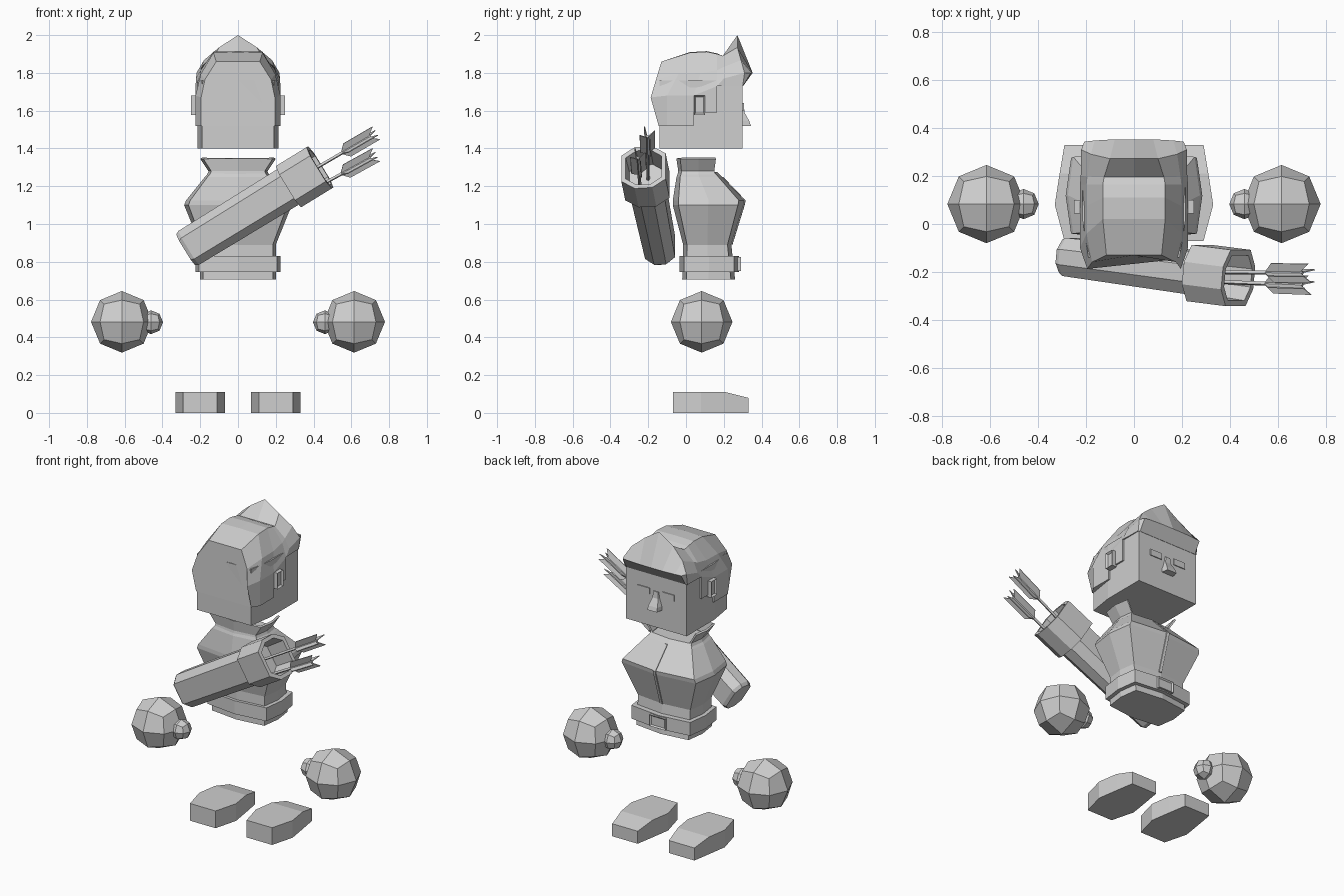
import bpy, bmesh, math
from mathutils import Vector

cube = bpy.data.objects.get("Cube")
if cube:
    bpy.data.objects.remove(cube, do_unlink=True)

GREY = (0.62, 0.62, 0.62, 1.0)
mat = bpy.data.materials.new("plain grey")
mat.use_nodes = True
mat.diffuse_color = GREY
bsdf = next(n for n in mat.node_tree.nodes if n.type == 'BSDF_PRINCIPLED')
bsdf.inputs["Base Color"].default_value = GREY


def finish(name, bm, solid=0.0):
    bmesh.ops.remove_doubles(bm, verts=bm.verts, dist=1e-4)
    bmesh.ops.recalc_face_normals(bm, faces=bm.faces)
    me = bpy.data.meshes.new(name)
    bm.to_mesh(me)
    bm.free()
    me.materials.append(mat)
    ob = bpy.data.objects.new(name, me)
    bpy.context.collection.objects.link(ob)
    if solid:
        mod = ob.modifiers.new("thickness", 'SOLIDIFY')
        mod.thickness = solid
        mod.offset = 0


def loft(rings, closed=True):
    """Skin a list of equal-length point rings, capped when closed."""
    bm = bmesh.new()
    vs = [[bm.verts.new(p) for p in r] for r in rings]
    n = len(vs[0])
    for a, b in zip(vs, vs[1:]):
        for i in range(n if closed else n - 1):
            j = (i + 1) % n
            bm.faces.new((a[i], a[j], b[j], b[i]))
    if closed:
        bm.faces.new(vs[0][::-1])
        bm.faces.new(vs[-1])
    return bm


def block(x, y, z):
    return loft([[(x[i], y[j], h) for i, j in ((0, 0), (1, 0), (1, 1), (0, 1))] for h in z])


def framed_block(name, x, y, z, direction, inset, depth):
    """Block with a sunken panel on the side that faces the given direction."""
    bm = block(x, y, z)
    bmesh.ops.recalc_face_normals(bm, faces=bm.faces)
    face = max(bm.faces, key=lambda f: f.normal.dot(direction))
    bmesh.ops.inset_individual(bm, faces=[face], thickness=inset)
    bmesh.ops.translate(bm, verts=face.verts[:], vec=-depth * Vector(direction))
    finish(name, bm)


def quad_sphere(name, centre, r):
    bm = bmesh.new()
    bmesh.ops.create_cube(bm, size=2)
    bmesh.ops.subdivide_edges(bm, edges=bm.edges[:], cuts=1, use_grid_fill=True)
    for vert in bm.verts:
        vert.co = vert.co.normalized() * r + Vector(centre)
    finish(name, bm)


# Feet (lofted heel to toe), hands, thumbs, ears and eyes
for side, s in (("left", 1), ("right", -1)):
    foot = [[(s * .2 - w, y, 0), (s * .2 + w, y, 0), (s * .2 + w, y, h), (s * .2 - w, y, h)]
            for w, y, h in ((.09, -.07, .11), (.13, .08, .11), (.11, .21, .11), (.09, .33, .08))]
    finish(side + "_foot", loft(foot))
    quad_sphere(side + "_hand", (s * .615, .083, .482), .163)
    quad_sphere(side + "_thumb", (s * .46, .083, .48), .063)
    framed_block(side + "_ear", sorted((s * .2, s * .25)), (.043, .1), (1.578, 1.68),
                 (s, 0, 0), .012, .012)
    finish(side + "_eye", block(sorted((s * .045, s * .13)), (.297, .306), (1.6, 1.64)))


# Torso cross-section: a rectangle with each side bowed out at its middle
def section(z, w, yb, yf):
    d, m, c = .08 * (yf - yb), (yb + yf) / 2, .92 * w
    half = [(c, yf - d, z), (w, m, z), (c, yb + d, z)]
    return [(0, yf, z)] + half + [(0, yb, z)] + [(-x, y, h) for x, y, h in half[::-1]]


body = [(.705, .2, -.02, .26), (.89, .2, -.015, .24), (1.10, .285, -.07, .305),
        (1.125, .275, -.07, .31), (1.25, .175, -.05, .19), (1.275, .15, -.04, .165)]
finish("torso", loft([section(*r) for r in body]))
finish("belt", loft([section(z, .225, -.035, .28) for z in (.745, .83)]))
framed_block("belt_buckle", (-.055, .055), (.25, .29), (.752, .824), (0, 1, 0), .012, .008)

# Front seam strip of the jacket
strip = [[(x, yf + out, z) for x, out in ((-.004, .006), (.014, .004), (.014, -.02), (-.004, -.02))]
         for z, w, yb, yf in body[1:5]]
finish("jacket_seam", loft(strip))

# Flared collar, open at the front
collar = [section(*r)[1:] for r in ((1.255, .16, -.04, .175), (1.28, .15, -.035, .165),
                                    (1.348, .195, -.045, .175))]
finish("collar", loft(collar, closed=False), .012)

# Head block, a little narrower at the back
head = [[(-w, y, 1.40), (w, y, 1.40), (w, y, 1.76), (-w, y, 1.76)]
        for w, y in ((.19, -.14), (.215, .02), (.215, .225))]
head.append([(x, .30, min(z, 1.73)) for x, y, z in head[-1]])
finish("head", loft(head))


# Hair: each station rises from the lower edge over a rounded shoulder to the crown
def station(w, y_edge, z_edge, y_side, z_side, w_top, y_top, z_top, z_crown):
    low, top = Vector((w, y_side, z_side)), Vector((w_top, y_top, z_top))
    mid = low.lerp(top, .5) + Vector((.02, 0, 0))
    half = [Vector((w, y_edge, z_edge)), low, mid, top]
    return half + [Vector((0, y_top, z_crown))] + [Vector((-p.x, p.y, p.z)) for p in half[::-1]]


def side_station(y, z_edge, z_side, y_top, z_top):
    return station(.225, y, z_edge, y, z_side, .13, y_top, z_top, z_top + .003)


finish("hair", loft([
    station(.195, -.145, 1.52, -.187, 1.67, .115, -.13, 1.86, 1.86),
    side_station(-.10, 1.52, 1.68, .02, 1.907),
    side_station(.04, 1.52, 1.68, .11, 1.912),
    side_station(.04, 1.59, 1.68, .11, 1.912),
    side_station(.165, 1.59, 1.73, .165, 1.90),
    side_station(.165, 1.73, 1.73, .165, 1.90),
    station(.222, .20, 1.73, .20, 1.77, .125, .195, 1.89, 1.89),
    station(.22, .30, 1.73, .31, 1.80, .10, .272, 1.935, 2.0),
    station(.207, .302, 1.73, .343, 1.80, .08, .353, 1.80, 1.80)]))

# Nose, wider and deeper towards the tip
nose = [[(-w, .295, z), (w, .295, z), (w * .8, y, z), (-w * .8, y, z)]
        for z, w, y in ((1.52, .042, .343), (1.545, .04, .335), (1.59, .026, .31), (1.63, .02, .306))]
finish("nose", loft(nose))

# Quiver frame: axis from base to mouth, u across it, v front to back
base, mouth = Vector((-.275, -.135, .865)), Vector((.434, -.225, 1.30))
axis = (mouth - base).normalized()
u = axis.cross(Vector((0, 1, 0))).normalized()
v = axis.cross(u).normalized()


def oct_ring(centre, a, b):
    quarter = [(a, b * .4), (a * .62, b)]
    half = quarter + [(-p, q) for p, q in quarter[::-1]]
    return [centre + u * p + v * q for p, q in half + [(-p, -q) for p, q in half]]


neck = base.lerp(mouth, .77)
finish("quiver_tube", loft([oct_ring(base, .095, .07), oct_ring(base + axis * .02, .105, .08),
                            oct_ring(neck, .11, .09)]))
finish("quiver_rim", loft([oct_ring(neck, .11, .09), oct_ring(neck, .128, .118),
                           oct_ring(mouth, .128, .118), oct_ring(mouth, .105, .095),
                           oct_ring(mouth - axis * .14, .10, .09)]))

# Arrows: a thin shaft with four swept vanes
arrows = (("upper_arrow", (.30, -.20, 1.23), (.72, -.205, 1.475)),
          ("lower_arrow", (.32, -.24, 1.14), (.72, -.255, 1.36)))
for name, a, b in arrows:
    a, b = Vector(a), Vector(b)
    d = (b - a).normalized()
    p = d.cross(Vector((0, 1, 0))).normalized()
    q = d.cross(p)
    dirs = [p * math.cos(t) + q * math.sin(t) for t in (i * math.pi / 2 + .35 for i in range(4))]
    finish(name + "_shaft", loft([[c + k * .009 for k in dirs] for c in (a, b - d * .02)]))
    bm = bmesh.new()
    for k in dirs:
        outline = ((-.20, .004), (-.165, .042), (.015, .042), (-.03, .004))
        bm.faces.new([bm.verts.new(b + d * s + k * r) for s, r in outline])
    finish(name + "_vanes", bm, .005)
